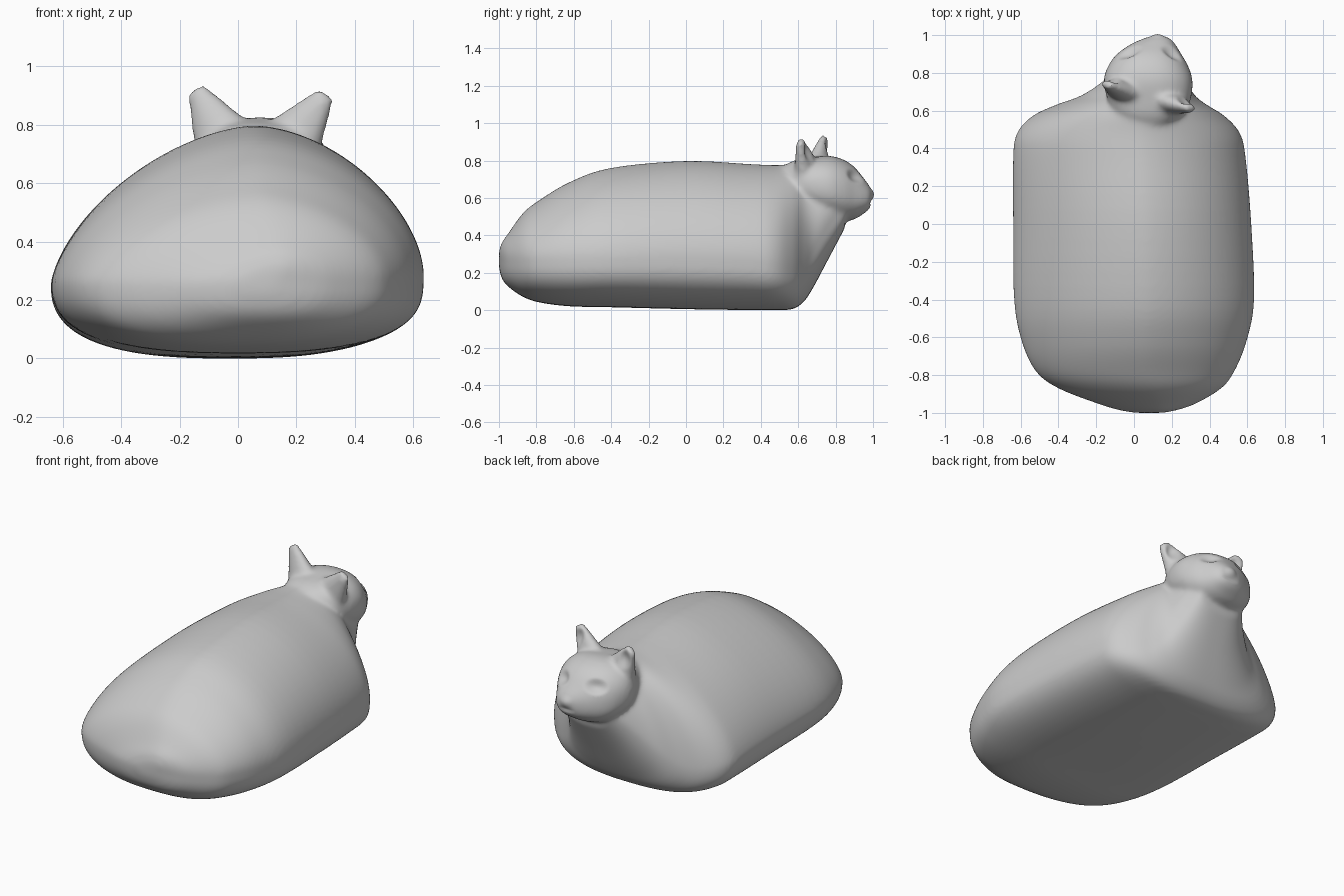
import bpy, bmesh, math
from mathutils import Vector, Matrix

cube = bpy.data.objects.get("Cube")
if cube:
    bpy.data.objects.remove(cube, do_unlink=True)

fur = bpy.data.materials.new("soft grey")
fur.use_nodes = True
fur.diffuse_color = (0.6, 0.6, 0.6, 1)
fur.node_tree.nodes["Principled BSDF"].inputs["Base Color"].default_value = (0.6, 0.6, 0.6, 1)


def spow(v, e):
    return math.copysign(abs(v) ** e, v)


def new_object(name, bm):
    bmesh.ops.recalc_face_normals(bm, faces=bm.faces)
    mesh = bpy.data.meshes.new(name)
    bm.to_mesh(mesh)
    bm.free()
    ob = bpy.data.objects.new(name, mesh)
    bpy.context.collection.objects.link(ob)
    return ob


def bake(ob):
    """Replace the mesh by its modified result."""
    deps = bpy.context.evaluated_depsgraph_get()
    mesh = bpy.data.meshes.new_from_object(ob.evaluated_get(deps))
    ob.modifiers.clear()
    ob.data = mesh


def refine(stations, steps=5):
    """Smooth curve through the stations."""
    out = []
    last = len(stations) - 1
    for k in range(last):
        p = [stations[min(max(k + o, 0), last)] for o in (-1, 0, 1, 2)]
        for s in range(steps):
            t = s / steps
            out.append([b + (c - a) * t / 2 + (a - 2.5 * b + 2 * c - d / 2) * t * t
                        + (1.5 * (b - c) + (d - a) / 2) * t ** 3 for a, b, c, d in zip(*p)])
    return out + [stations[-1]]


def loft(name, stations, lean, upper, lower, sides=96):
    """Skin of rounded sections: y, centre x, half width, bottom, widest height, top."""
    bm = bmesh.new()
    rings = []
    for y, cx, w, bot, mid, top in refine(stations):
        ring = []
        for i in range(sides):
            a = 2 * math.pi * i / sides
            s, c = math.sin(a), math.cos(a)
            e = 2 / (upper if s > 0 else lower)
            rise = spow(s, e)
            z = mid + rise * (top - mid if s > 0 else mid - bot)
            ring.append(bm.verts.new((cx + w * spow(c, e) + lean * max(rise, 0), y, z)))
        rings.append(ring)
    for a, b in zip(rings, rings[1:]):
        for i in range(sides):
            j = (i + 1) % sides
            bm.faces.new((a[i], a[j], b[j], b[i]))
    bm.faces.new(rings[0])
    bm.faces.new(rings[-1])
    return new_object(name, bm)


# Loaf-shaped body with low front corners and a sloping chest
body = loft("body", [
    (-1.0, 0.07, 0.06, 0.23, 0.27, 0.31), (-0.985, 0.07, 0.15, 0.17, 0.265, 0.36),
    (-0.95, 0.065, 0.26, 0.125, 0.26, 0.41), (-0.87, 0.03, 0.43, 0.07, 0.26, 0.52),
    (-0.78, 0.005, 0.525, 0.04, 0.26, 0.59), (-0.62, 0.0, 0.595, 0.02, 0.26, 0.685),
    (-0.4, 0.0, 0.635, 0.015, 0.26, 0.76), (0.0, -0.01, 0.63, 0.005, 0.26, 0.797),
    (0.35, -0.025, 0.615, 0.0, 0.25, 0.78), (0.48, -0.03, 0.59, 0.0, 0.23, 0.775),
    (0.57, -0.03, 0.51, 0.005, 0.21, 0.78), (0.63, -0.015, 0.40, 0.045, 0.22, 0.78),
    (0.68, 0.02, 0.30, 0.12, 0.30, 0.775), (0.76, 0.055, 0.215, 0.27, 0.44, 0.76),
    (0.85, 0.08, 0.15, 0.44, 0.55, 0.72)],
    0.07, 1.68, 2.6)

# Head tapering to the muzzle
head = loft("head", [
    (0.52, 0.08, 0.10, 0.62, 0.69, 0.77), (0.58, 0.08, 0.18, 0.55, 0.68, 0.80),
    (0.66, 0.08, 0.22, 0.51, 0.67, 0.815), (0.76, 0.075, 0.235, 0.485, 0.65, 0.825),
    (0.84, 0.075, 0.21, 0.475, 0.63, 0.805), (0.90, 0.08, 0.17, 0.485, 0.61, 0.765),
    (0.95, 0.10, 0.12, 0.515, 0.60, 0.705), (0.98, 0.12, 0.075, 0.54, 0.60, 0.665),
    (0.995, 0.125, 0.035, 0.58, 0.61, 0.64)],
    0.0, 2.3, 2.2)


def ear(name, base, tip):
    """Flattened cone from base to tip, thin along the facing direction."""
    base, tip = Vector(base), Vector(tip)
    up = (tip - base).normalized()
    front = Vector((0.25, 0.96, 0))
    side = front.cross(up).normalized()
    front = up.cross(side)
    frame = Matrix((side, front, up)).transposed().to_4x4()
    bm = bmesh.new()
    bmesh.ops.create_cone(bm, cap_ends=True, segments=20, radius1=0.12, radius2=0.034,
                          depth=(tip - base).length)
    bmesh.ops.scale(bm, vec=(1, 0.6, 1), verts=bm.verts)
    bmesh.ops.transform(bm, matrix=Matrix.Translation((base + tip) / 2) @ frame, verts=bm.verts)
    return new_object(name, bm)


ears = [ear("right_ear", (-0.04, 0.70, 0.73), (-0.145, 0.74, 0.922)),
        ear("left_ear", (0.17, 0.65, 0.72), (0.302, 0.61, 0.905))]

# Blend all parts into one continuous skin
bpy.ops.object.select_all(action='DESELECT')
for ob in [body, head] + ears:
    ob.select_set(True)
bpy.context.view_layer.objects.active = body
bpy.ops.object.join()
cat = bpy.context.view_layer.objects.active
cat.name = "resting_cat"
remesh = cat.modifiers.new("blend", 'REMESH')
remesh.mode = 'VOXEL'
remesh.voxel_size = 0.012
smooth = cat.modifiers.new("soften", 'SMOOTH')
smooth.factor = 0.5
smooth.iterations = 14
bake(cat)


def dent(centre, radii, push):
    """Press the skin along push inside an ellipsoid."""
    for v in cat.data.vertices:
        d = Vector([(v.co[i] - centre[i]) / radii[i] for i in range(3)]).length
        if d < 1:
            v.co += Vector(push) * (1 - d * d) ** 2


# Eye sockets, ear cups and mouth
dent((-0.02, 0.90, 0.72), (0.08, 0.07, 0.05), (0.01, -0.02, -0.012))
dent((0.19, 0.885, 0.71), (0.07, 0.08, 0.05), (-0.015, -0.02, -0.012))
dent((-0.11, 0.77, 0.86), (0.05, 0.05, 0.07), (0, -0.022, 0))
dent((0.27, 0.66, 0.85), (0.05, 0.05, 0.07), (0, -0.022, 0))
dent((0.125, 0.98, 0.575), (0.07, 0.05, 0.018), (0, -0.008, 0))

# Pull out the nose
dent((0.125, 0.98, 0.62), (0.05, 0.06, 0.04), (0, 0.012, 0))

# Settle on the ground
low = min(v.co.z for v in cat.data.vertices)
for v in cat.data.vertices:
    v.co.z -= low

cat.data.materials.clear()
cat.data.materials.append(fur)
for p in cat.data.polygons:
    p.material_index = 0
    p.use_smooth = True
